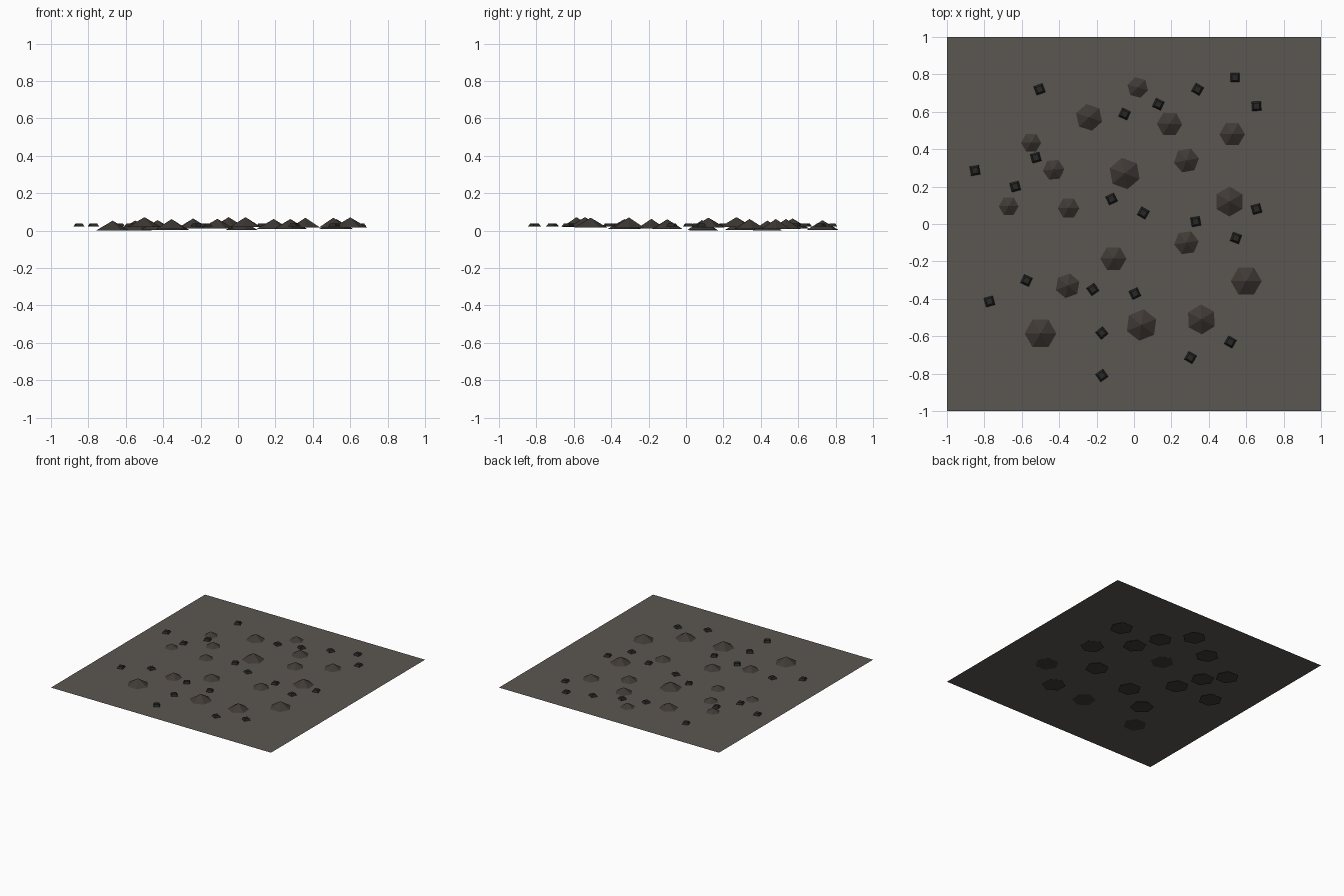
import bpy, bmesh
from math import radians
from mathutils import Matrix

if "Cube" in bpy.data.objects:
    bpy.data.objects.remove(bpy.data.objects["Cube"])

GROUND_Z = 0.022


def material(name, rgb):
    m = bpy.data.materials.new(name)
    m.diffuse_color = (*rgb, 1)
    m.use_nodes = True
    m.node_tree.nodes["Principled BSDF"].inputs["Base Color"].default_value = m.diffuse_color
    return m


def make_object(name, bm, mat):
    me = bpy.data.meshes.new(name)
    bm.to_mesh(me)
    bm.free()
    me.materials.append(mat)
    ob = bpy.data.objects.new(name, me)
    bpy.context.collection.objects.link(ob)
    return ob


def add_cone(name, sides, r1, r2, z0, z1, x, y, angle, mat):
    """Flat-faced cone or frustum; angle turns a corner away from +x."""
    bm = bmesh.new()
    bmesh.ops.create_cone(bm, cap_ends=True, segments=sides,
                          radius1=r1, radius2=r2, depth=z1 - z0)
    bmesh.ops.remove_doubles(bm, verts=bm.verts, dist=1e-5)
    bm.transform(Matrix.Rotation(radians(angle), 4, 'Z'))
    ob = make_object(name, bm, mat)
    ob.location = (x, y, (z0 + z1) / 2)


soil = material("soil", (0.105, 0.095, 0.085))
mound_mat = material("mound_brown", (0.05, 0.042, 0.036))
stone_mat = material("stone_dark", (0.02, 0.02, 0.019))

# Flat ground sheet
bm = bmesh.new()
bmesh.ops.create_grid(bm, x_segments=1, y_segments=1, size=1)
make_object("ground_sheet", bm, soil).location.z = GROUND_Z

# Six-sided mounds, equal in size but sunk to different depths:
# x, y, radius visible above ground, turn
R, H = 0.09, 0.053
mounds = [
    (.02, .73, .057, 15), (-.24, .57, .073, 12), (.19, .535, .068, 28),
    (.525, .48, .068, 30), (-.55, .435, .054, 30), (-.43, .29, .058, 35),
    (.28, .34, .068, 40), (-.05, .27, .085, 10), (-.67, .095, .053, 30),
    (-.35, .085, .058, 30), (.51, .12, .08, 0), (.28, -.10, .066, 38),
    (-.11, -.185, .07, 30), (-.355, -.33, .067, 50), (.6, -.305, .083, 30),
    (-.5, -.585, .085, 30), (.04, -.54, .085, 52), (.36, -.51, .08, 2),
]
for i, (x, y, rv, a) in enumerate(mounds):
    top = GROUND_Z + rv * H / R
    add_cone(f"mound_{i + 1}", 6, R, 0, top - H, top, x, y, a, mound_mat)

# Small square tapered stones: x, y, turn
stones = [
    (-.505, .72, 65), (.54, .783, 45), (.34, .72, 15), (.655, .63, 48),
    (.13, .64, 20), (-.05, .588, 20), (-.85, .286, 55), (-.525, .355, 60),
    (-.635, .2, 60), (-.12, .134, 70), (.05, .059, 15), (.33, .013, 55),
    (.655, .08, 60), (.545, -.075, 25), (-.575, -.302, 20),
    (-.773, -.414, 60), (-.22, -.35, 80), (.005, -.372, 70),
    (-.172, -.583, 85), (-.172, -.81, 80), (.302, -.714, 15),
    (.515, -.631, 15),
]
for i, (x, y, a) in enumerate(stones):
    add_cone(f"stone_{i + 1}", 4, 0.035, 0.022, 0.023, 0.039, x, y, a, stone_mat)
